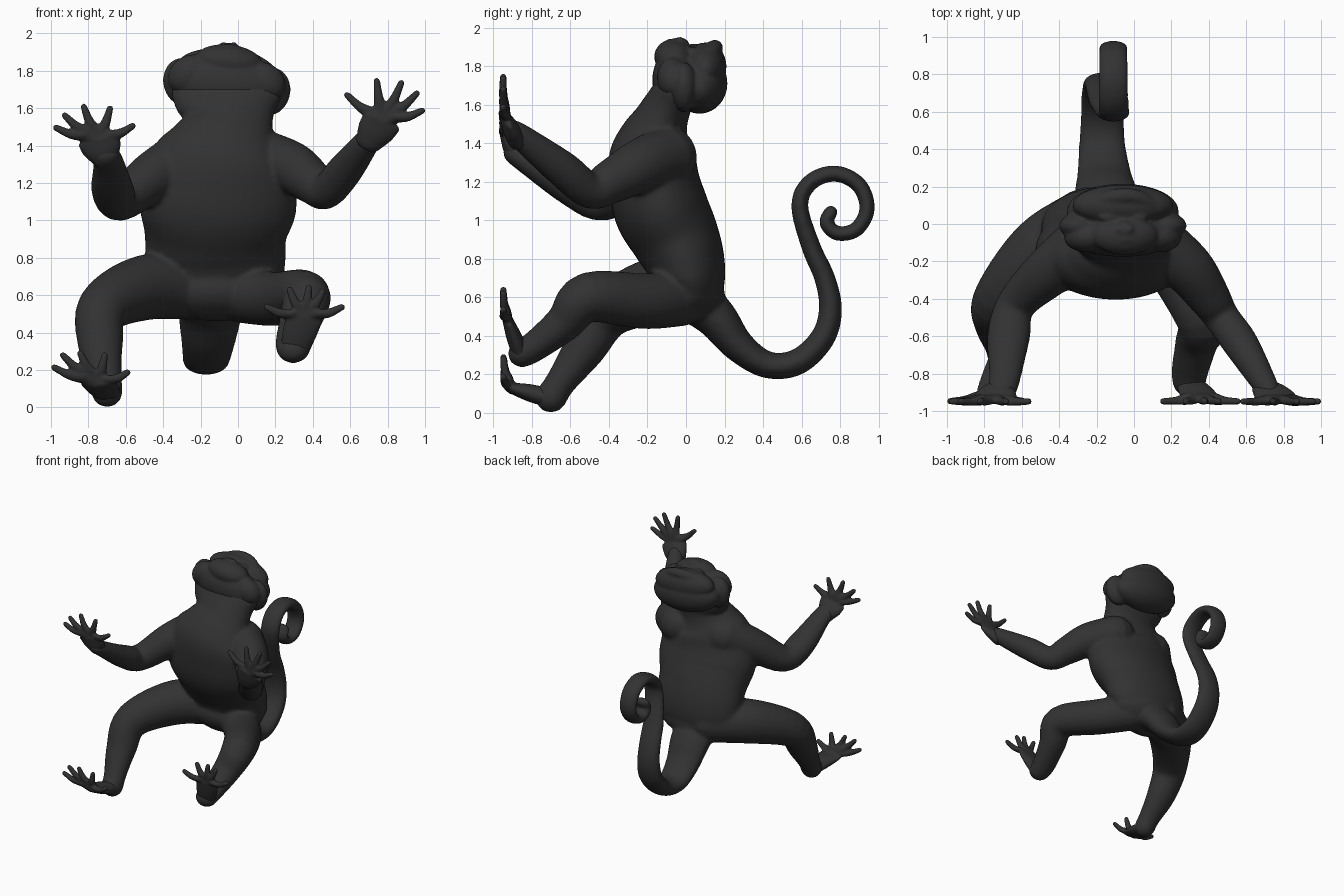
import bpy, bmesh, math
from mathutils import Vector, Matrix

cube = bpy.data.objects.get("Cube")
if cube:
    bpy.data.objects.remove(cube)

fur = bpy.data.materials.new("dark_grey")
fur.use_nodes = True
GREY = (0.032, 0.032, 0.032, 1)
fur.diffuse_color = GREY
fur.node_tree.nodes["Principled BSDF"].inputs["Base Color"].default_value = GREY


def spline(rows, steps=5):
    """Smooth rows (x, y, z, half width, half depth) into more rings."""
    p = [Vector(r) for r in rows]
    p = [p[0] * 2 - p[1]] + p + [p[-1] * 2 - p[-2]]
    out = []
    for a, b, c, d in zip(p, p[1:], p[2:], p[3:]):
        for i in range(steps):
            t = i / steps
            out.append((b * 2 + (c - a) * t + (a * 2 - b * 5 + c * 4 - d) * t ** 2
                        + (b * 3 - a - c * 3 + d) * t ** 3) / 2)
    return out + [p[-2]]


def tube(bm, rows, ref=(1, 0, 0), sides=20):
    """Closed tube of elliptical rings with rounded ends."""
    rows = [tuple(r) + (r[-1],) * (5 - len(r)) for r in rows]
    pts = spline(rows)
    pos = [Vector(p[:3]) for p in pts]
    last = len(pts) - 1
    rings = []
    for i, p in enumerate(pts):
        t = (pos[min(i + 1, last)] - pos[max(i - 1, 0)]).normalized()
        side = (Vector(ref) - t * t.dot(Vector(ref))).normalized()
        up = t.cross(side)
        caps = [(0, 1)]
        if i in (0, last):
            caps = [(math.sin(a) * (1 if i else -1), math.cos(a)) for a in (0, 0.5, 1, 1.4)]
            if i == 0:
                caps.reverse()
        for shift, k in caps:
            centre = pos[i] + t * shift * p[4]
            rings.append([bm.verts.new(centre + side * math.cos(a) * p[3] * k
                                       + up * math.sin(a) * p[4] * k)
                          for a in (math.tau * j / sides for j in range(sides))])
    for r, s in zip(rings, rings[1:]):
        for j in range(sides):
            n = (j + 1) % sides
            bm.faces.new((r[j], r[n], s[n], s[j]))
    bm.faces.new(rings[0][::-1])
    bm.faces.new(rings[-1])


def blob(bm, centre, size, tilt=0):
    m = Matrix.Translation(centre) @ Matrix.Rotation(tilt, 4, 'Y') @ Matrix.Diagonal((*size, 1))
    bmesh.ops.create_icosphere(bm, subdivisions=4, radius=1, matrix=m)


def finish(bm, name, voxel, smoothing):
    """Fuse the overlapping shapes into one smooth skin."""
    bmesh.ops.recalc_face_normals(bm, faces=bm.faces)
    mesh = bpy.data.meshes.new(name)
    bm.to_mesh(mesh)
    bm.free()
    for f in mesh.polygons:
        f.use_smooth = True
    mesh.materials.append(fur)
    ob = bpy.data.objects.new(name, mesh)
    bpy.context.collection.objects.link(ob)
    fuse = ob.modifiers.new("fuse", 'REMESH')
    fuse.mode = 'VOXEL'
    fuse.voxel_size = voxel
    fuse.use_smooth_shade = True
    soften = ob.modifiers.new("soften", 'SMOOTH')
    soften.factor = 0.5
    soften.iterations = smoothing


# Torso from pelvis to neck
body = bmesh.new()
tube(body, [(-.12, -.02, .62, .31, .16), (-.12, .01, .68, .36, .19), (-.12, -.01, .8, .375, .21),
            (-.12, -.06, .92, .38, .23), (-.11, -.13, 1.06, .42, .245), (-.1, -.165, 1.2, .41, .235),
            (-.09, -.175, 1.33, .37, .225), (-.07, -.16, 1.43, .29, .185),
            (-.05, -.125, 1.53, .235, .14), (-.055, -.085, 1.62, .28, .12), (-.06, -.06, 1.7, .3, .1)],
     sides=40)
blob(body, (-.12, 0, .63), (.33, .2, .16))

# Arms
tube(body, [(.12, -.1, 1.33, .16), (.29, -.24, 1.28, .14), (.4, -.39, 1.2, .115),
            (.47, -.5, 1.155, .095), (.57, -.64, 1.265, .095), (.69, -.84, 1.42, .07),
            (.72, -.89, 1.46, .06)])
tube(body, [(-.28, -.12, 1.33, .16), (-.46, -.26, 1.23, .135), (-.63, -.43, 1.1, .105),
            (-.67, -.6, 1.165, .115, .09), (-.69, -.82, 1.3, .085, .065), (-.71, -.89, 1.35, .08, .06)])

# Legs, thigh to heel
tube(body, [(-.25, .03, .64, .17), (-.5, -.14, .64, .175), (-.72, -.4, .53, .14),
            (-.735, -.53, .33, .12, .11), (-.71, -.65, .16, .09, .08), (-.7, -.7, .083, .085, .083)])
tube(body, [(.02, -.02, .6, .15), (.2, -.22, .58, .145), (.36, -.51, .6, .135, .13),
            (.335, -.63, .47, .115, .1), (.3, -.78, .35, .1, .08), (.295, -.85, .31, .09, .075)])

# Tail: a flattened sweep that ends in a curl
tail = [(-.15, 0, .62, .17, .13), (-.15, .15, .5, .17, .11), (-.16, .27, .35, .145, .085),
        (-.17, .42, .25, .125, .07), (-.17, .58, .265, .115, .068), (-.17, .71, .39, .11, .064),
        (-.17, .75, .54, .1, .06), (-.165, .72, .7, .095, .054), (-.15, .65, .86, .09, .05)]
for i in range(9):
    a = math.pi * (1 - i / 4)
    r = .178 - .138 * (i / 8) ** 3
    tail.append((-.11, .768 + .003 * i + r * math.cos(a), 1.075 - .004 * i + r * math.sin(a),
                 .085 - i * .002, .044 - i * .001))
tube(body, tail)
finish(body, "body", .014, 7)

# Head, tipped back so the face looks up
head = bmesh.new()
blob(head, (-.06, .07, 1.71), (.3, .145, .155), .1)
blob(head, (-.06, .1, 1.8), (.27, .11, .12), .1)
blob(head, (-.06, -.05, 1.73), (.31, .125, .16), .1)
blob(head, (-.05, -.06, 1.85), (.18, .105, .09), .1)
tube(head, [(-.25, .08, 1.85, .035), (-.15, .135, 1.885, .04), (-.05, .15, 1.895, .042),
            (.04, .135, 1.875, .04), (.13, .08, 1.83, .035)], ref=(0, 1, 0))
blob(head, (-.05, -.035, 1.915), (.055, .05, .035))
for s in (-1, 1):
    # Closed eyes and nostrils
    blob(head, (-.06 + s * .08, .035, 1.885 - s * .008), (.05, .022, .025))
    blob(head, (-.05 + s * .03, -.03, 1.935), (.02, .018, .018))
    # Ear flaps and cheeks
    blob(head, (-.06 + s * .23, -.01, 1.715 - s * .025), (.11, .07, .13), s * .2)
    blob(head, (-.06 + s * .2, -.07, 1.76 - s * .02), (.12, .08, .1), s * .6)
# Lips
for y, z in ((-.085, 1.925), (-.12, 1.905)):
    tube(head, [(-.14, y + .01, z - .025, .016), (-.05, y, z, .018), (.04, y + .01, z - .03, .016)],
         ref=(0, 1, 0))
finish(head, "head", .01, 5)


def extremity(name, start, palm, tips, thick, width):
    """Flat palm with five splayed digits; tips are (x, z) pairs."""
    bm = bmesh.new()
    start, palm = Vector(start), Vector(palm)
    mid = start.lerp(palm, .5)
    tube(bm, [(*start, .075, thick), (*mid, width * .92, thick * .9), (*palm, width, .028)])
    for x, z in tips:
        tip = Vector((x, -.95, z))
        root = palm.lerp(tip, .25)
        bend = palm.lerp(tip, .6) + Vector((0, -.005, -.012))
        tube(bm, [(*palm, .04, .025), (*root, .038, .025), (*bend, .026, .022),
                  (*palm.lerp(tip, .93), .018)], sides=12)
    finish(bm, name, .008, 3)


# Hands and feet
extremity("left_hand", (.7, -.88, 1.42), (.77, -.935, 1.53),
          [(.57, 1.68), (.74, 1.76), (.88, 1.75), (.97, 1.69), (1, 1.59)], .05, .11)
extremity("right_hand", (-.71, -.88, 1.33), (-.745, -.935, 1.43),
          [(-.99, 1.5), (-.94, 1.57), (-.83, 1.62), (-.68, 1.61), (-.55, 1.51)], .05, .115)
extremity("right_foot", (-.7, -.72, .08), (-.75, -.91, .13),
          [(-1, .22), (-.95, .29), (-.85, .3), (-.71, .29), (-.58, .19)], .05, .095)
extremity("left_foot", (.3, -.86, .31), (.355, -.925, .48),
          [(.14, .54), (.27, .64), (.38, .65), (.46, .63), (.57, .54)], .045, .1)
